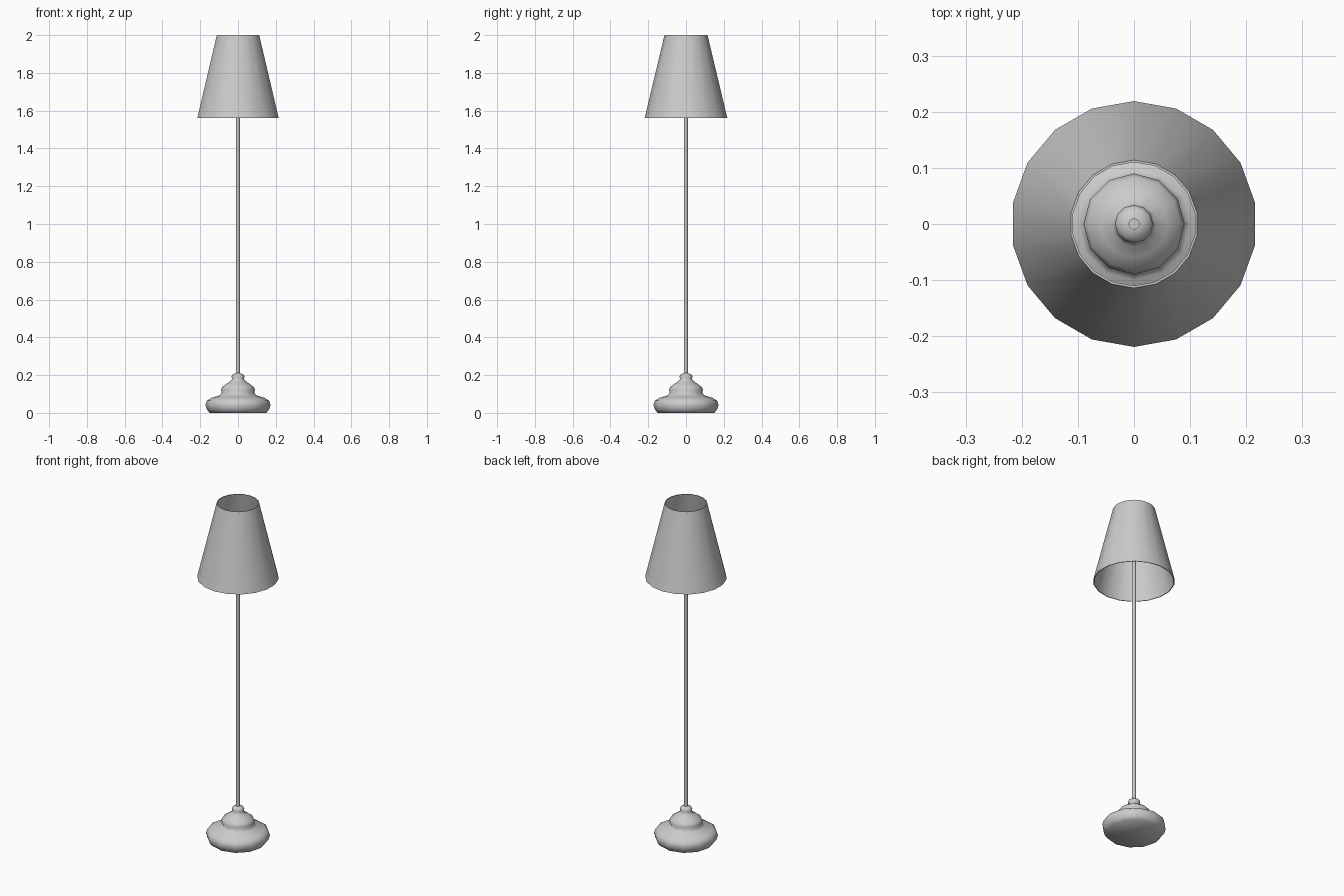
import bpy, bmesh
from math import sin, cos, pi, radians

if "Cube" in bpy.data.objects:
    bpy.data.objects.remove(bpy.data.objects["Cube"])


def lathe(name, profile, sides, closed=False, angle=40):
    """Revolve an (r, z) profile about z; a vertex lies on the y axis."""
    bm = bmesh.new()
    rings = []
    for r, z in profile:
        rings.append([bm.verts.new((r * cos(pi / 2 + 2 * pi * i / sides),
                                    r * sin(pi / 2 + 2 * pi * i / sides), z))
                      for i in range(sides)])
    pairs = list(zip(rings, rings[1:]))
    if closed:
        pairs.append((rings[-1], rings[0]))
    for a, b in pairs:
        for i in range(sides):
            j = (i + 1) % sides
            bm.faces.new((a[i], a[j], b[j], b[i]))
    if not closed:
        bm.faces.new(rings[0][::-1])
        bm.faces.new(rings[-1])
    bmesh.ops.recalc_face_normals(bm, faces=bm.faces)
    mesh = bpy.data.meshes.new(name)
    bm.to_mesh(mesh)
    bm.free()
    ob = bpy.data.objects.new(name, mesh)
    bpy.context.collection.objects.link(ob)
    bpy.ops.object.select_all(action='DESELECT')
    ob.select_set(True)
    bpy.context.view_layer.objects.active = ob
    bpy.ops.object.shade_smooth_by_angle(angle=radians(angle))
    return ob


# Turned base: wide foot, upper bulge and small collar knob
lathe("base", [(0.15, 0), (0.165, 0.018), (0.172, 0.042), (0.165, 0.065),
               (0.14, 0.08), (0.1, 0.092), (0.086, 0.105), (0.09, 0.122),
               (0.083, 0.138), (0.06, 0.155), (0.04, 0.168), (0.031, 0.18),
               (0.034, 0.192), (0.029, 0.203), (0.012, 0.21)], 12, angle=60)

# Thin pole running up inside the shade
lathe("pole", [(0.01, 0.2), (0.01, 1.8)], 12)

# Thin-walled tapered shade, open at both ends
lathe("shade", [(0.219, 1.56), (0.114, 2.0), (0.11, 2.0), (0.215, 1.56)],
      18, closed=True)
